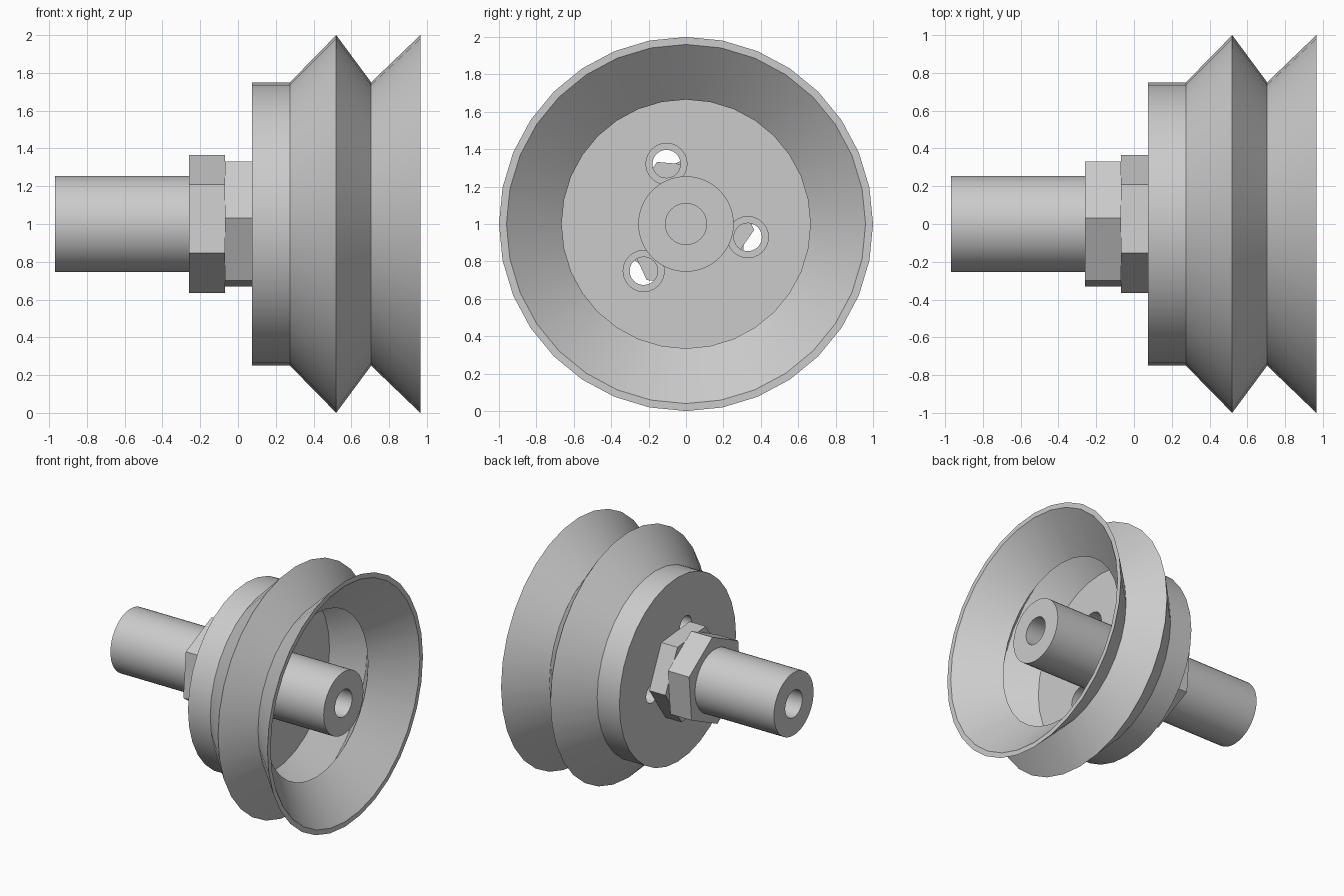
import bpy, bmesh, math
from mathutils import Vector, Matrix

cube = bpy.data.objects.get("Cube")
if cube:
    bpy.data.objects.remove(cube, do_unlink=True)

AXIS_Z = 1.0

grey = bpy.data.materials.new("light_grey")
grey.use_nodes = True
grey.diffuse_color = (0.6, 0.6, 0.6, 1)
grey.node_tree.nodes["Principled BSDF"].inputs["Base Color"].default_value = (0.6, 0.6, 0.6, 1)


def finish(bm, name):
    """Turn a bmesh into a named object with the shared material."""
    bmesh.ops.remove_doubles(bm, verts=bm.verts, dist=1e-5)
    bmesh.ops.recalc_face_normals(bm, faces=bm.faces)
    mesh = bpy.data.meshes.new(name)
    bm.to_mesh(mesh)
    bm.free()
    mesh.materials.append(grey)
    ob = bpy.data.objects.new(name, mesh)
    bpy.context.collection.objects.link(ob)
    return ob


def smooth(ob):
    ob.data.shade_smooth()
    ob.data.set_sharp_from_angle(angle=math.radians(30))


def lathe(name, profile, sides, closed=False):
    """Revolve (x, radius) points about the long axis."""
    bm = bmesh.new()
    verts = [bm.verts.new((x, 0, AXIS_Z + r)) for x, r in profile]
    pairs = list(zip(verts, verts[1:]))
    if closed:
        pairs.append((verts[-1], verts[0]))
    edges = [bm.edges.new(p) for p in pairs]
    bmesh.ops.spin(bm, geom=verts + edges, cent=(0, 0, AXIS_Z), axis=(1, 0, 0),
                   angle=math.tau, steps=sides, use_merge=True)
    return finish(bm, name)


def prism(name, x0, x1, radius, sides, turn=0.0, y=0.0, z=AXIS_Z):
    """Regular prism along x, with its first corner at angle turn from +y."""
    bm = bmesh.new()
    ring = [bm.verts.new((x0, y + radius * math.cos(a), z + radius * math.sin(a)))
            for a in (math.radians(turn) + math.tau * i / sides for i in range(sides))]
    base = bm.faces.new(ring)
    top = bmesh.ops.extrude_face_region(bm, geom=[base])["geom"]
    bmesh.ops.translate(bm, vec=(x1 - x0, 0, 0),
                        verts=[v for v in top if isinstance(v, bmesh.types.BMVert)])
    return finish(bm, name)


def cut(ob, cutter):
    """Subtract the cutter for good, then discard it."""
    mod = ob.modifiers.new("hole", "BOOLEAN")
    mod.operation, mod.solver, mod.object = "DIFFERENCE", "EXACT", cutter
    graph = bpy.context.evaluated_depsgraph_get()
    mesh = bpy.data.meshes.new_from_object(ob.evaluated_get(graph))
    ob.modifiers.clear()
    ob.data = mesh
    bpy.data.objects.remove(cutter, do_unlink=True)


# Bellows cup: outer folds, rim, inner folds and floor
cup = lathe("bellows_cup", [
    (0.075, 0.2), (0.075, 0.75), (0.275, 0.75), (0.52, 1.0), (0.705, 0.75),
    (0.965, 1.0), (0.965, 0.96), (0.705, 0.665), (0.52, 0.92), (0.32, 0.72),
    (0.32, 0.2)], 32, closed=True)

# Three stepped holes through the cup floor
for angle in (108, -12, -132):
    a = math.radians(angle)
    y, z = 0.338 * math.cos(a), AXIS_Z + 0.338 * math.sin(a)
    cut(cup, prism("hole_cutter", 0.0, 0.5, 0.075, 24, y=y, z=z))
    cut(cup, prism("step_cutter", 0.2, 0.5, 0.11, 24, y=y, z=z))
smooth(cup)

# Stem with a blind bore at each end
stem = lathe("stem", [
    (-0.5, 0), (-0.5, 0.11), (-0.97, 0.11), (-0.97, 0.255),
    (0.95, 0.255), (0.95, 0.11), (0.5, 0.11), (0.5, 0)], 48)
smooth(stem)

# Two hexagonal nuts, turned against each other
prism("outer_nut", -0.26, -0.07, 0.366, 6, turn=85)
prism("inner_nut", -0.07, 0.075, 0.366, 6, turn=55)
